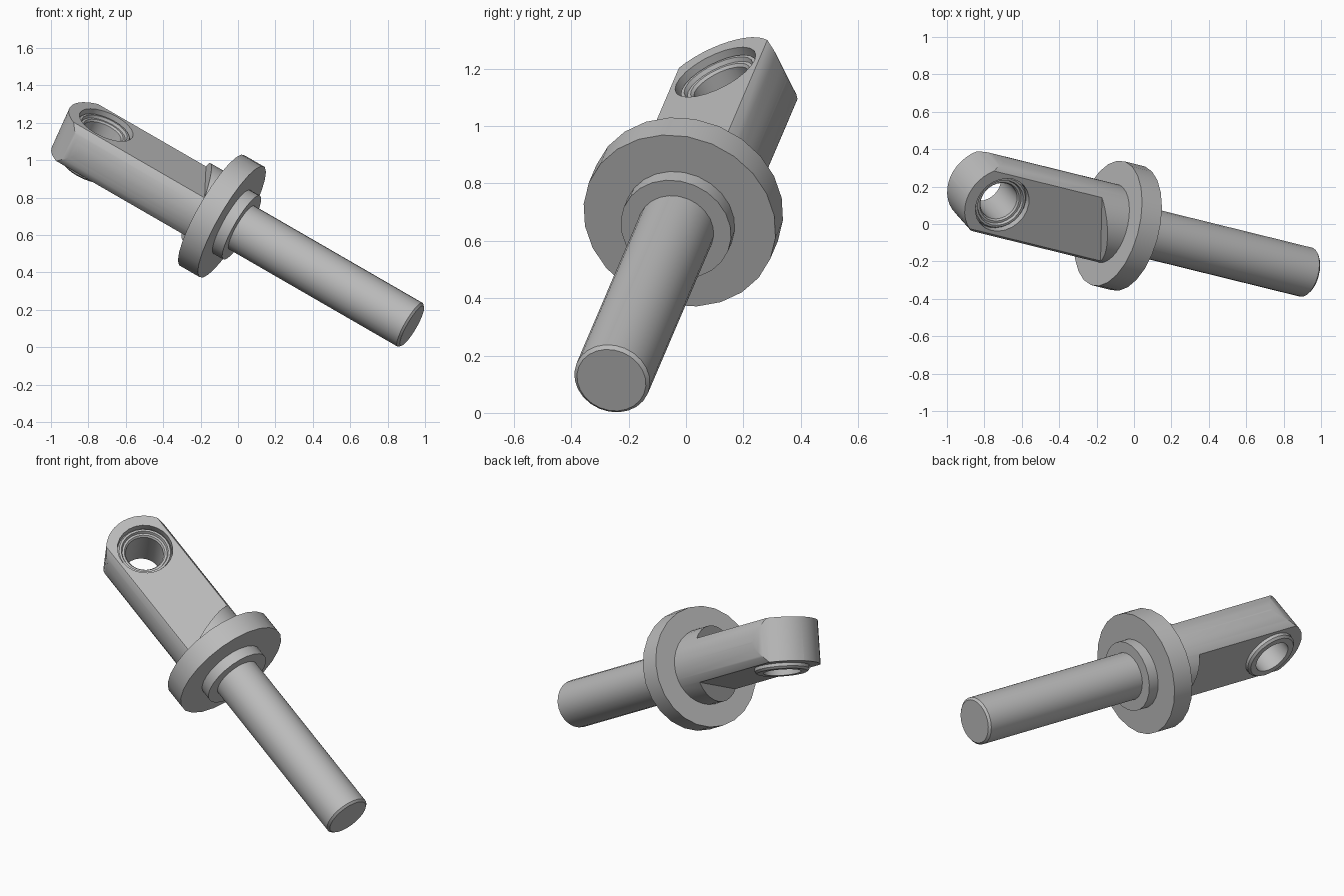
import bpy, bmesh, math
from mathutils import Matrix, Vector

cube = bpy.data.objects.get("Cube")
if cube:
    bpy.data.objects.remove(cube)

# One plain grey for the whole part
steel = bpy.data.materials.new("grey_steel")
steel.use_nodes = True
grey = (0.5, 0.5, 0.5, 1)
steel.diffuse_color = grey
steel.node_tree.nodes["Principled BSDF"].inputs["Base Color"].default_value = grey

# Frame of the tilted pin: z runs from the shaft tip to the eye, y is the bore axis
axis = Vector((-0.847, 0.209, 0.489)).normalized()
side = Vector((0, 0, 1)).cross(axis).normalized()
up = axis.cross(side)
FRAME = (Matrix.Translation((0.93, -0.26, 0.114))
         @ Matrix((side, up, axis)).transposed().to_4x4()
         @ Matrix.Rotation(math.radians(-18.5), 4, 'Z'))
BODY_R, FLAT, EYE_T, BORE_R = 0.215, 0.125, 1.985, 0.155


def make(name, bm, local=Matrix()):
    bmesh.ops.recalc_face_normals(bm, faces=bm.faces)
    mesh = bpy.data.meshes.new(name)
    bm.to_mesh(mesh)
    bm.free()
    obj = bpy.data.objects.new(name, mesh)
    bpy.context.collection.objects.link(obj)
    obj.matrix_world = FRAME @ local
    mesh.materials.append(steel)
    return obj


def lathe(name, profile, local=Matrix(), closed=False, sides=24):
    """Turn (radius, height) points about z; open profiles get end caps."""
    bm = bmesh.new()
    rings = [[bm.verts.new((r * math.cos(k * math.tau / sides),
                            r * math.sin(k * math.tau / sides), h))
              for k in range(sides)] for r, h in profile]
    pairs = list(zip(rings, rings[1:]))
    if closed:
        pairs.append((rings[-1], rings[0]))
    else:
        bm.faces.new(rings[0])
        bm.faces.new(rings[-1])
    for lower, upper in pairs:
        for k in range(sides):
            j = (k + 1) % sides
            bm.faces.new((lower[k], lower[j], upper[j], upper[k]))
    return make(name, bm, local)


def prism(name, outline, y0, y1):
    """Extrude an (x, z) outline along y."""
    bm = bmesh.new()
    face = bm.faces.new([bm.verts.new((x, y0, z)) for x, z in outline])
    moved = bmesh.ops.extrude_face_region(bm, geom=[face])["geom"]
    bmesh.ops.translate(bm, vec=(0, y1 - y0, 0),
                        verts=[v for v in moved if isinstance(v, bmesh.types.BMVert)])
    return make(name, bm)


def activate(obj):
    bpy.ops.object.select_all(action='DESELECT')
    obj.select_set(True)
    bpy.context.view_layer.objects.active = obj


def cut(obj, cutter, operation='DIFFERENCE'):
    mod = obj.modifiers.new("cut", 'BOOLEAN')
    mod.object, mod.operation, mod.solver = cutter, operation, 'EXACT'
    activate(obj)
    bpy.ops.object.modifier_apply(modifier=mod.name)
    bpy.data.objects.remove(cutter)


# Turned parts
shaft = lathe("shaft", [(0.123, 0), (0.135, 0.012), (0.135, 1.1)])
collar = lathe("collar", [(0.197, 1.075), (0.197, 1.16)])
flange = lathe("flange", [(0.343, 1.137), (0.343, 1.262)])

# Eye body: round bar with a rounded end, two flats with slanted shoulders, and a bore
eye = lathe("eye_body", [(BODY_R, 1.2), (BODY_R, 2.4)], sides=32)
arc_r = BODY_R + 0.002
end = [(arc_r * math.cos(k * math.pi / 20), EYE_T + arc_r * math.sin(k * math.pi / 20))
       for k in range(21)]
cut(eye, prism("end_cutter", [(-arc_r, 1), (arc_r, 1)] + end, -0.5, 0.5), 'INTERSECT')
for s in (1, -1):
    outline = [(-0.5, 1.57), (0.5, 1.15), (0.5, 2.6), (-0.5, 2.6)]
    cut(eye, prism("flat_cutter", outline, s * FLAT, s * 0.5))
to_bore = Matrix.Translation((0, 0, EYE_T)) @ Matrix.Rotation(-math.pi / 2, 4, 'X')
cut(eye, lathe("bore_cutter", [(BORE_R, -0.4), (BORE_R, 0.4)], to_bore))

# Bearing sleeve: recessed on the upper flat, proud of the lower one
sleeve = lathe("bearing_sleeve", [
    (0.106, -0.155), (0.142, -0.155), (0.154, -0.143), (0.154, 0.085), (0.144, 0.1),
    (0.132, 0.1), (0.126, 0.085), (0.114, 0.085), (0.106, 0.075)], to_bore, closed=True)

for part in (shaft, collar, flange, eye, sleeve):
    activate(part)
    bpy.ops.object.shade_smooth_by_angle(angle=math.radians(30))
